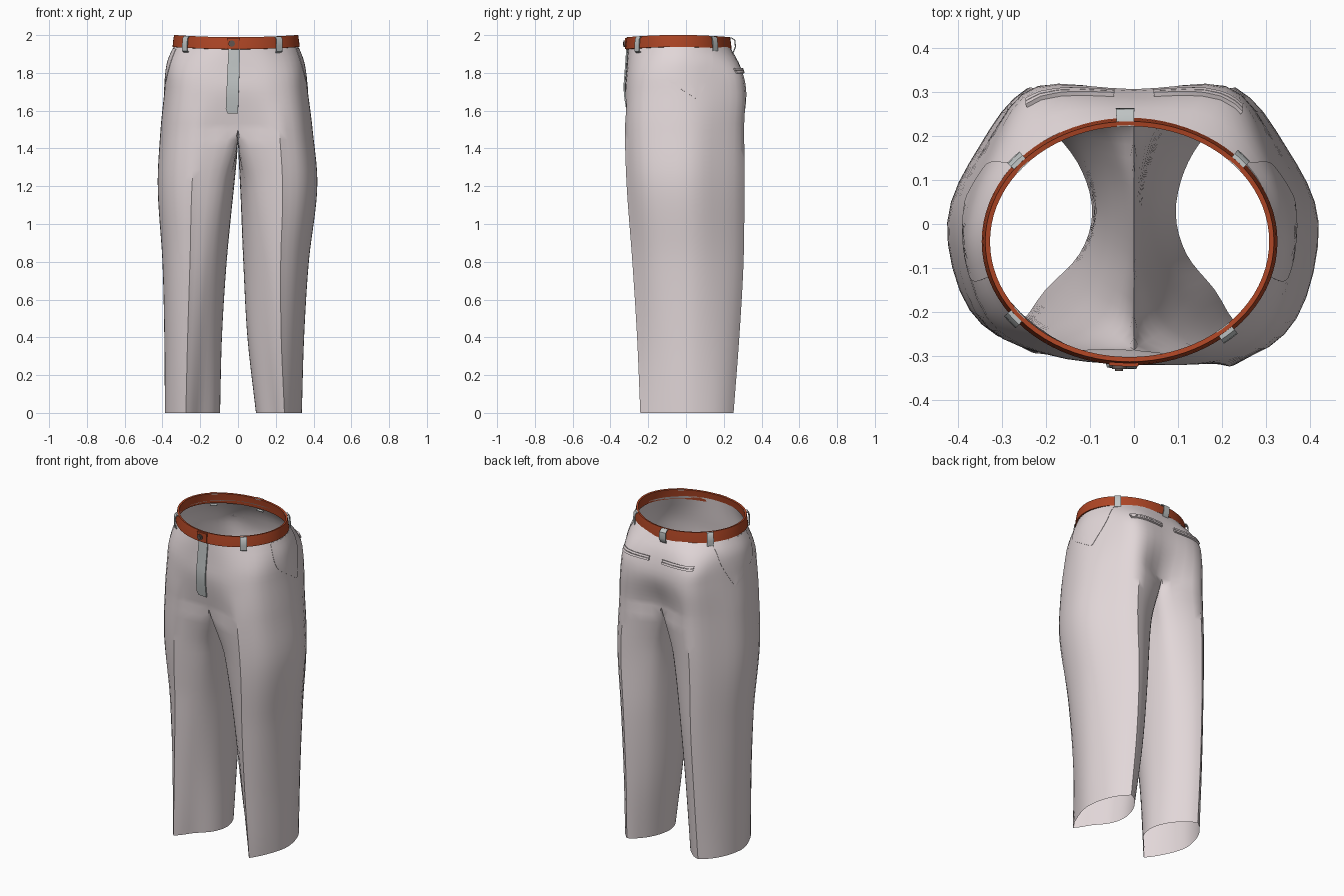
import bpy, bmesh, math
from mathutils import Vector
from mathutils.bvhtree import BVHTree

if "Cube" in bpy.data.objects:
    bpy.data.objects.remove(bpy.data.objects["Cube"])


def material(name, rgb):
    m = bpy.data.materials.new(name)
    m.diffuse_color = (*rgb, 1)
    m.use_nodes = True
    m.node_tree.nodes["Principled BSDF"].inputs["Base Color"].default_value = m.diffuse_color
    return m


CLOTH = material("cloth", (0.76, 0.68, 0.69))
RED = material("rust_red", (0.42, 0.06, 0.018))
GREY = material("pale_grey", (0.52, 0.55, 0.55))
DARK = material("dark_metal", (0.12, 0.09, 0.08))


def finish(name, bm, mat, thick=0, angle=40):
    me = bpy.data.meshes.new(name)
    bm.to_mesh(me)
    ob = bpy.data.objects.new(name, me)
    bpy.context.collection.objects.link(ob)
    me.materials.append(mat)
    bpy.ops.object.select_all(action="DESELECT")
    ob.select_set(True)
    bpy.context.view_layer.objects.active = ob
    if thick:
        s = ob.modifiers.new("thickness", "SOLIDIFY")
        s.thickness, s.offset = thick, 0
        bpy.ops.object.modifier_apply(modifier=s.name)
    bpy.ops.object.shade_smooth_by_angle(angle=math.radians(angle))
    return ob


def skin(bm, rows, closed=False):
    """Quads between neighbouring rows of vertices."""
    for a, b in zip(rows, rows[1:]):
        n = min(len(a), len(b))
        for j in range(n if closed else n - 1):
            k = (j + 1) % n
            bm.faces.new((a[j], a[k], b[k], b[j]))


def interp(keys, t):
    """Smooth interpolation through (height, values) keys, highest first."""
    n = len(keys)
    i = max(0, min(n - 2, sum(k[0] >= t for k in keys) - 1))

    def slope(i, c):
        a, b = keys[max(i - 1, 0)], keys[min(i + 1, n - 1)]
        return (b[1][c] - a[1][c]) / (b[0] - a[0])
    (t0, v0), (t1, v1) = keys[i], keys[i + 1]
    h = t1 - t0
    s = (t - t0) / h
    return [(2*s**3 - 3*s*s + 1) * v0[c] + (s**3 - 2*s*s + s) * h * slope(i, c)
            + (3*s*s - 2*s**3) * v1[c] + (s**3 - s*s) * h * slope(i + 1, c)
            for c in range(len(v0))]


# Half cross-sections as (u, v): front centre, round the outside, back, inside
INNER = [0, .35, 0, -.05, 0, -.45]
SHAPES = [
    (1.95, [0, -1, .45, -.89, .85, -.5, 1, 0, .85, .53, .45, .9, 0, 1] + INNER),
    (1.80, [0, -1, .5, -.95, .87, -.66, 1, -.05, .82, .6, .57, .96, 0, .97] + INNER),
    (1.70, [0, -1, .52, -.97, .87, -.7, 1, -.05, .82, .59, .56, .96, 0, .94] + INNER),
    (1.50, [0, -.92, .55, -1, .88, -.72, 1, 0, .83, .56, .54, .97, 0, .78] + INNER),
    (1.20, [.16, -.79, .55, -1, .88, -.7, 1, 0, .82, .56, .54, .98, .15, .76,
            .03, .4, 0, 0, .03, -.4]),
    (0.00, [.36, -.66, .62, -1, .89, -.52, 1, 0, .86, .6, .56, .97, .28, .78,
            .08, .45, 0, .05, .1, -.33])]
# Front y, back y, outer x right, outer x left, inner x right, inner x left
SIZES = [
    (1.95, [-.305, .225, .315, .335, 0, 0]), (1.85, [-.312, .285, .35, .375, 0, 0]),
    (1.70, [-.32, .325, .37, .39, 0, 0]), (1.50, [-.312, .315, .395, .41, 0, 0]),
    (1.20, [-.302, .31, .42, .425, .012, .022]), (0.80, [-.272, .305, .375, .40, .028, .06]),
    (0.40, [-.247, .283, .35, .39, .05, .085]), (0.00, [-.23, .253, .338, .387, .095, .095])]
CROTCH, STEP = 1.5, 4


def spline(c, i, s):
    p = [c[(i + k) % 10] for k in (-1, 0, 1, 2)]
    return .5 * (2*p[1] + (p[2]-p[0])*s + (2*p[0]-5*p[1]+4*p[2]-p[3])*s*s
                 + (3*p[1]-p[0]-3*p[2]+p[3])*s**3)


def clamp(t):
    return max(0, min(1, t))


def ring(z, side):
    f = interp(SHAPES, z)
    ctrl = [Vector((f[2*i], f[2*i+1])) for i in range(10)]
    torso = z >= CROTCH - 1e-5
    mirror = list(ctrl)
    mirror[9] = Vector((-ctrl[1].x, ctrl[1].y))
    mirror[7] = Vector((-ctrl[5].x, ctrl[5].y))
    yf, yb, xr, xl, ir, il = interp(SIZES, z)
    outer, inner = (xr, ir) if side > 0 else (xl, il)
    inner = 0 if torso else max(inner, .001)
    pts = []
    for j in range(10 * STEP):
        i, s = divmod(j, STEP)
        p = spline(mirror if torso and i < 6 else ctrl, i, s / STEP)
        u = max(p.x, 0)
        if torso and (j == 0 or j >= 6 * STEP):
            u = 0
        y = yf + (yb - yf) * (p.y + 1) / 2
        zz = z
        if side < 0:                                 # left thigh sits further back
            y += .03 * clamp(u * 2) * clamp(-p.y) * clamp((1.9 - z) / .4) * clamp(z / .9)
        if j == STEP:                                # pressed front crease
            y -= .012 * clamp((1.65 - z) / .15)
        if j == 5 * STEP:                            # pressed back crease
            y += .006 * clamp((1.6 - z) / .3)
        if j > 6 * STEP:                             # saddle under the crotch
            zz -= .06 * math.sin(math.pi * (j - 24) / 16) * clamp((z - 1.1) / .4)
        pts.append((side * (inner + u * (outer - inner)), y, zz))
    return pts


# Trousers: hips split into two legs
bm = bmesh.new()
for side in (1, -1):
    top = [1.95 - .45 * i / 14 for i in range(15)]
    leg = [CROTCH * (1 - i / 28) for i in range(1, 29)]
    rows = [[bm.verts.new(p) for p in ring(z, side)[:25]] for z in top[:-1]]
    fork = [bm.verts.new(p) for p in ring(CROTCH, side)]
    skin(bm, rows + [fork[:25]])
    skin(bm, [fork] + [[bm.verts.new(p) for p in ring(z, side)] for z in leg], True)
bmesh.ops.remove_doubles(bm, verts=bm.verts, dist=.0004)
bmesh.ops.recalc_face_normals(bm, faces=bm.faces)
surface = BVHTree.FromBMesh(bm)
finish("trousers", bm, CLOTH, angle=40)


def patch(name, rows, direction, lift, thick, mat):
    """Lay a grid of points onto the trousers along a direction."""
    d = Vector(direction)
    pb = bmesh.new()
    grid = []
    for row in rows:
        line = []
        for p in row:
            p = Vector(p)
            hit = surface.ray_cast(p - d * 2, d)[0]
            line.append(pb.verts.new((hit or p) - d * lift))
        grid.append(line)
    skin(pb, grid)
    bmesh.ops.recalc_face_normals(pb, faces=pb.faces)
    return finish(name, pb, mat, thick)


# Fly strip, rounded at its foot
fly = []
for i in range(15):
    z = 1.935 - .35 * i / 14
    left = -.05 - .016 * i / 14 + (.012 if i == 14 else 0)
    right = .012 - .012 * i / 14
    fly.append([(left + (right - left) * k / 4, 0, z) for k in range(5)])
patch("fly", fly, (0, 1, 0), .006, .008, GREY)

# Side pockets and back welt pockets
POCKET = [(1.93, [-.12, .14]), (1.83, [-.13, .14]), (1.77, [-.105, .12]),
          (1.71, [-.02, .09]), (1.665, [.05, .065])]
for side, label in ((1, "right"), (-1, "left")):
    rows = []
    for i in range(17):
        z = 1.93 - .265 * i / 16
        a, b = interp(POCKET, z)
        rows.append([(0, a + (b - a) * k / 8, z) for k in range(9)])
    patch(label + "_side_pocket", rows, (-side, 0, 0), .002, .002, CLOTH)
    for part, z0 in (("upper", 1.824), ("lower", 1.81)):
        rows = [[(side * (.045 + .2 * k / 12), 0, z0 - h) for k in range(13)]
                for h in (0, .006, .012)]
        patch(f"{label}_{part}_welt", rows, (0, -1, 0), .006, .01, CLOTH)


# Waistband
def waist(a, out, z):
    n = Vector((math.cos(a) / .325, math.sin(a) / .27, 0)).normalized()
    p = Vector((-.01 + .325 * math.cos(a), -.04 + .27 * math.sin(a),
                z - .012 * math.sin(a) ** 2))
    return p + n * out


bm = bmesh.new()
skin(bm, [[bm.verts.new(waist(math.tau * i / 80, o, z)) for i in range(80)]
          for o, z in ((.006, 1.937), (.003, 1.968), (-.002, 2.0))], True)
finish("waistband", bm, RED, .011)

# Overlapping tab at the front of the waistband
bm = bmesh.new()
skin(bm, [[bm.verts.new(waist(-math.pi / 2 - .14 + .04 * i, .01, z)) for i in range(6)]
          for z in (1.939, 1.968, 1.996)])
finish("waistband_tab", bm, RED, .008)

# Belt loops: strips bent over the waistband
LOOPS = [(-.28, .15, 0), (.25, .15, 0), (-.02, .24, .01), (-.27, -.21, 0), (.21, -.245, 0)]
for n, (x, y, extra) in enumerate(LOOPS):
    a = math.atan2((y + .04) / .27, (x + .01) / .325)
    bm = bmesh.new()
    path = [(.012, 1.915), (.022, 1.922), (.022 + extra, 1.95), (.02 + extra, 1.985),
            (.012, 1.997), (-.008, 1.997)]
    skin(bm, [[bm.verts.new(waist(a + w, o, z)) for w in (-.06, 0, .06)] for o, z in path])
    finish(f"belt_loop_{n + 1}", bm, GREY, .005)

# Waist button with a raised centre
for name, r, depth, out in (("button", .017, .012, .015), ("button_centre", .009, .006, .022)):
    bpy.ops.mesh.primitive_cylinder_add(
        vertices=20, radius=r, depth=depth, rotation=(math.pi / 2, 0, 0),
        location=waist(-math.pi / 2 - .07, out, 1.967))
    ob = bpy.context.object
    ob.name = name
    ob.data.materials.append(DARK)
